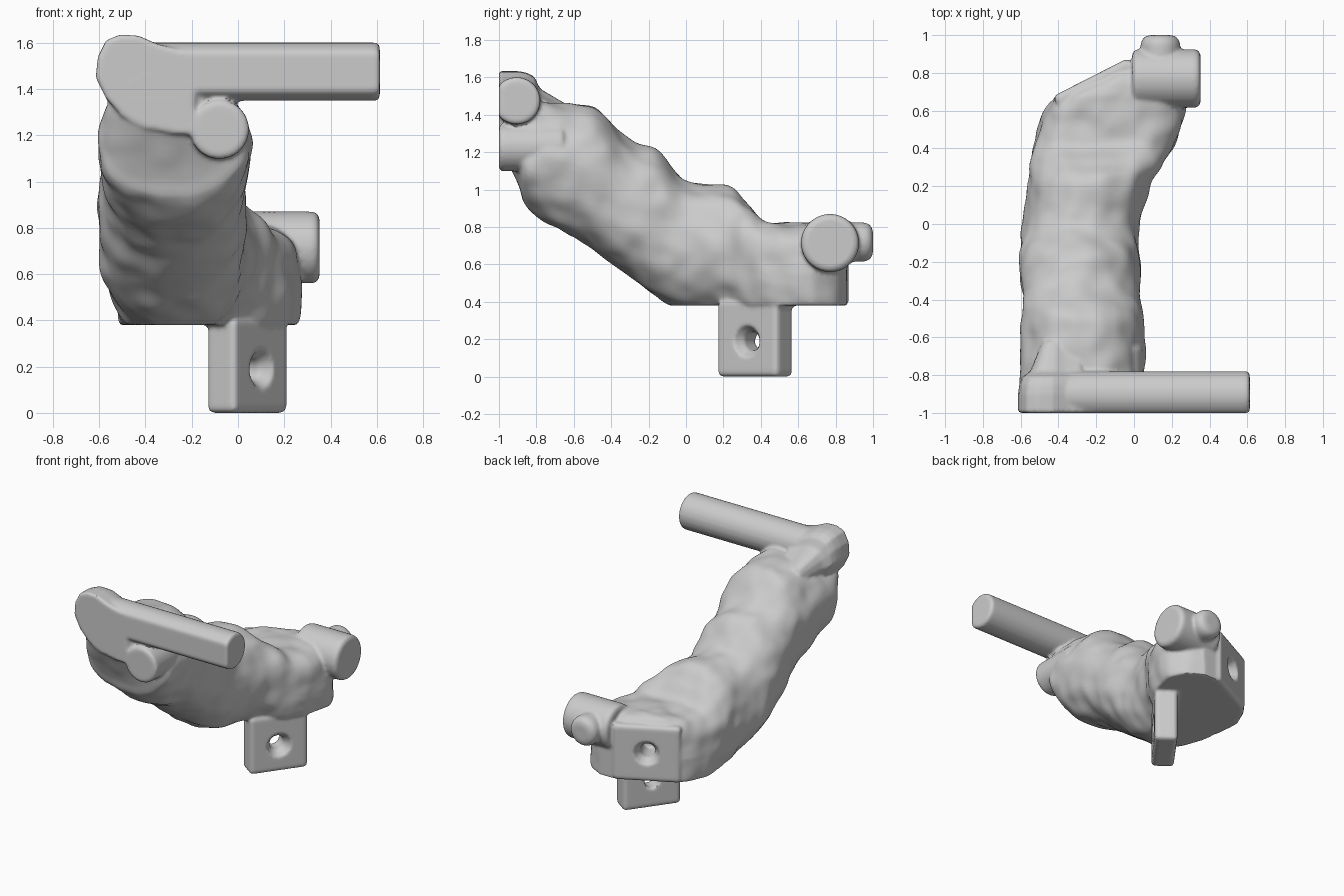
import bpy, bmesh, math
from mathutils import Vector, Matrix, noise

if "Cube" in bpy.data.objects:
    bpy.data.objects.remove(bpy.data.objects["Cube"], do_unlink=True)

GREY = (0.6, 0.6, 0.6, 1)
mat = bpy.data.materials.new("light grey")
mat.use_nodes = True
mat.diffuse_color = GREY
mat.node_tree.nodes["Principled BSDF"].inputs["Base Color"].default_value = GREY


def finish(bm, name):
    bmesh.ops.recalc_face_normals(bm, faces=bm.faces[:])
    me = bpy.data.meshes.new(name)
    bm.to_mesh(me)
    bm.free()
    me.materials.append(mat)
    ob = bpy.data.objects.new(name, me)
    bpy.context.collection.objects.link(ob)
    return ob


def activate(ob):
    bpy.ops.object.select_all(action='DESELECT')
    ob.select_set(True)
    bpy.context.view_layer.objects.active = ob


def loft(rings, name):
    bm = bmesh.new()
    loops = [[bm.verts.new(p) for p in ring] for ring in rings]
    n = len(loops[0])
    for a, b in zip(loops, loops[1:]):
        for i in range(n):
            bm.faces.new((a[i], a[(i + 1) % n], b[(i + 1) % n], b[i]))
    bm.faces.new(loops[0])
    bm.faces.new(loops[-1])
    return finish(bm, name)


def peg(name, start, end, radius, round_end=0.02, flat_y=None):
    """Cylinder from start to end with softened rims."""
    start, end = Vector(start), Vector(end)
    axis = end - start
    bm = bmesh.new()
    bmesh.ops.create_cone(bm, cap_ends=True, segments=40, radius1=radius,
                          radius2=radius, depth=axis.length)
    rims = [e for e in bm.edges if abs(e.verts[0].co.z - e.verts[1].co.z) < 1e-5]
    bmesh.ops.bevel(bm, geom=rims, offset=round_end, segments=3, affect='EDGES', profile=0.5)
    bm.transform(Matrix.Translation((start + end) / 2)
                 @ axis.to_track_quat('Z', 'Y').to_matrix().to_4x4())
    if flat_y is not None:
        geom = bm.verts[:] + bm.edges[:] + bm.faces[:]
        cut = bmesh.ops.bisect_plane(bm, geom=geom, plane_co=(0, flat_y, 0),
                                     plane_no=(0, -1, 0), clear_outer=True)
        bmesh.ops.contextual_create(
            bm, geom=[g for g in cut["geom_cut"] if isinstance(g, bmesh.types.BMEdge)])
    return finish(bm, name)


def plate(name, centre, size, angle):
    bm = bmesh.new()
    bmesh.ops.create_cube(bm, size=1)
    bm.transform(Matrix.Diagonal((*size, 1)))
    bmesh.ops.bevel(bm, geom=bm.edges[:], offset=0.025, segments=3, affect='EDGES', profile=0.5)
    bm.transform(Matrix.Translation(centre) @ Matrix.Rotation(angle, 4, 'Z'))
    return finish(bm, name)


def drill(targets, face_point, inward, depth):
    """Countersunk hole starting at face_point."""
    p, d = Vector(face_point), Vector(inward).normalized()
    q = d.to_track_quat('Z', 'Y')
    rings = []
    for along, r in ((-0.02, 0.09), (0.01, 0.08), (0.05, 0.05), (depth, 0.05)):
        rings.append([p + d * along + q @ Vector((r * math.cos(a), r * math.sin(a), 0))
                      for a in (math.tau * k / 32 for k in range(32))])
    cutter = loft(rings, "hole_cutter")
    cutter.hide_render = True
    for ob in targets:
        m = ob.modifiers.new("hole", 'BOOLEAN')
        m.operation, m.solver, m.object = 'DIFFERENCE', 'EXACT', cutter
        activate(ob)
        bpy.ops.object.modifier_apply(modifier=m.name)
    bpy.data.objects.remove(cutter, do_unlink=True)


# Knobbly trunk: y, left x, right x, bottom z, top z
stations = [
    (-1.0, -0.5, -0.22, 1.24, 1.5),
    (-0.94, -0.57, -0.1, 1.12, 1.49),
    (-0.89, -0.59, 0.01, 1.0, 1.48),
    (-0.86, -0.6, 0.04, 0.92, 1.47),
    (-0.78, -0.6, 0.05, 0.85, 1.47),
    (-0.5, -0.6, 0.05, 0.69, 1.44),
    (-0.33, -0.6, 0.04, 0.57, 1.28),
    (-0.15, -0.6, 0.03, 0.41, 1.21),
    (0.0, -0.59, 0.03, 0.35, 1.05),
    (0.22, -0.56, 0.09, 0.3, 1.02),
    (0.33, -0.55, 0.17, 0.28, 0.93),
    (0.44, -0.53, 0.23, 0.28, 0.83),
    (0.62, -0.46, 0.26, 0.28, 0.82),
    (0.7, -0.36, 0.26, 0.28, 0.82),
    (0.8, -0.14, 0.2, 0.28, 0.8),
    (0.86, -0.03, 0.1, 0.3, 0.72),
]


def spline(t):
    i = min(int(t), len(stations) - 2)
    f = t - i
    a, b, c, d = (stations[max(0, min(len(stations) - 1, i + k))] for k in (-1, 0, 1, 2))
    return [q + 0.5 * f * (r - p + f * (2 * p - 5 * q + 4 * r - s + f * (3 * (q - r) + s - p)))
            for p, q, r, s in zip(a, b, c, d)]


FLOOR, SEGS, STEPS = 0.38, 80, 150
rings = []
for k in range(STEPS + 1):
    y, xl, xr, zb, zt = spline(k / STEPS * (len(stations) - 1))
    power = 0.92 - 0.32 * max(0, min(1, (y - 0.15) / 0.35))    # boxier towards the back
    ring = []
    for j in range(SEGS):
        a = math.tau * j / SEGS
        c, s = math.cos(a), math.sin(a)
        u = math.copysign(abs(c) ** power, c)
        v = math.copysign(abs(s) ** power, s)
        p = Vector(((xl + xr) / 2 + u * (xr - xl) / 2, y, (zb + zt) / 2 + v * (zt - zb) / 2))
        lump = 0.02 * noise.noise(p * 4) + 0.015 * noise.noise(p * 9)
        p += Vector((u, 0, v)) * lump
        p.z = max(p.z, FLOOR)
        ring.append(p)
    rings.append(ring)
trunk = loft(rings, "trunk")

# Flat-fronted elbow where the long rod leaves the trunk
outline = [(-0.615, 1.45), (-0.605, 1.54), (-0.57, 1.61), (-0.51, 1.635), (-0.43, 1.63),
           (-0.35, 1.595), (-0.22, 1.56), (-0.19, 1.38), (-0.19, 1.2), (-0.3, 1.21),
           (-0.4, 1.235), (-0.5, 1.28), (-0.57, 1.36)]
elbow_rings = []
for y, s in ((-1, 1), (-0.9, 1), (-0.85, 0.97), (-0.81, 0.9), (-0.78, 0.7), (-0.62, 0.4)):
    elbow_rings.append([(-0.4 + (x + 0.4) * s, y, 1.32 + (z - 1.32) * s) for x, z in outline])
elbow = loft(elbow_rings, "elbow")

# Rods and pegs
parts = [
    elbow,
    peg("long_rod", (-0.5, -0.905, 1.475), (0.613, -0.905, 1.475), 0.126, 0.02, -1),
    peg("front_peg", (-0.08, -1, 1.225), (-0.08, -0.65, 1.225), 0.127),
    peg("side_peg", (-0.01, 0.77, 0.715), (0.352, 0.77, 0.715), 0.155, 0.03),
    peg("back_peg", (0.14, 0.7, 0.72), (0.14, 1, 0.72), 0.105, 0.05),
]

# Mounting plates with countersunk holes
tab_angle, back_angle = math.radians(-36), math.radians(27)
tab = plate("lower_tab", (0.04, 0.37, 0.205), (0.155, 0.4, 0.41), tab_angle)
n = Vector((math.cos(tab_angle), math.sin(tab_angle), 0))
drill([tab], Vector((0.04, 0.37, 0.19)) + n * 0.0775, -n, 0.3)

back = plate("back_plate", (-0.198, 0.715, 0.58), (0.45, 0.14, 0.4), back_angle)
n = Vector((-math.sin(back_angle), math.cos(back_angle), 0))
drill([back, trunk], Vector((-0.198, 0.715, 0.585)) + n * 0.07, -n, 0.2)

# Fuse everything into one carved piece with softened joints
activate(trunk)
for ob in parts + [tab, back]:
    ob.select_set(True)
bpy.ops.object.join()
trunk.name = "branch_holder"
fuse = trunk.modifiers.new("fuse", 'REMESH')
fuse.mode, fuse.voxel_size = 'VOXEL', 0.011
soften = trunk.modifiers.new("soften", 'SMOOTH')
soften.factor, soften.iterations = 0.5, 3
for m in (fuse, soften):
    bpy.ops.object.modifier_apply(modifier=m.name)
bpy.ops.object.shade_smooth_by_angle(angle=math.radians(40))
